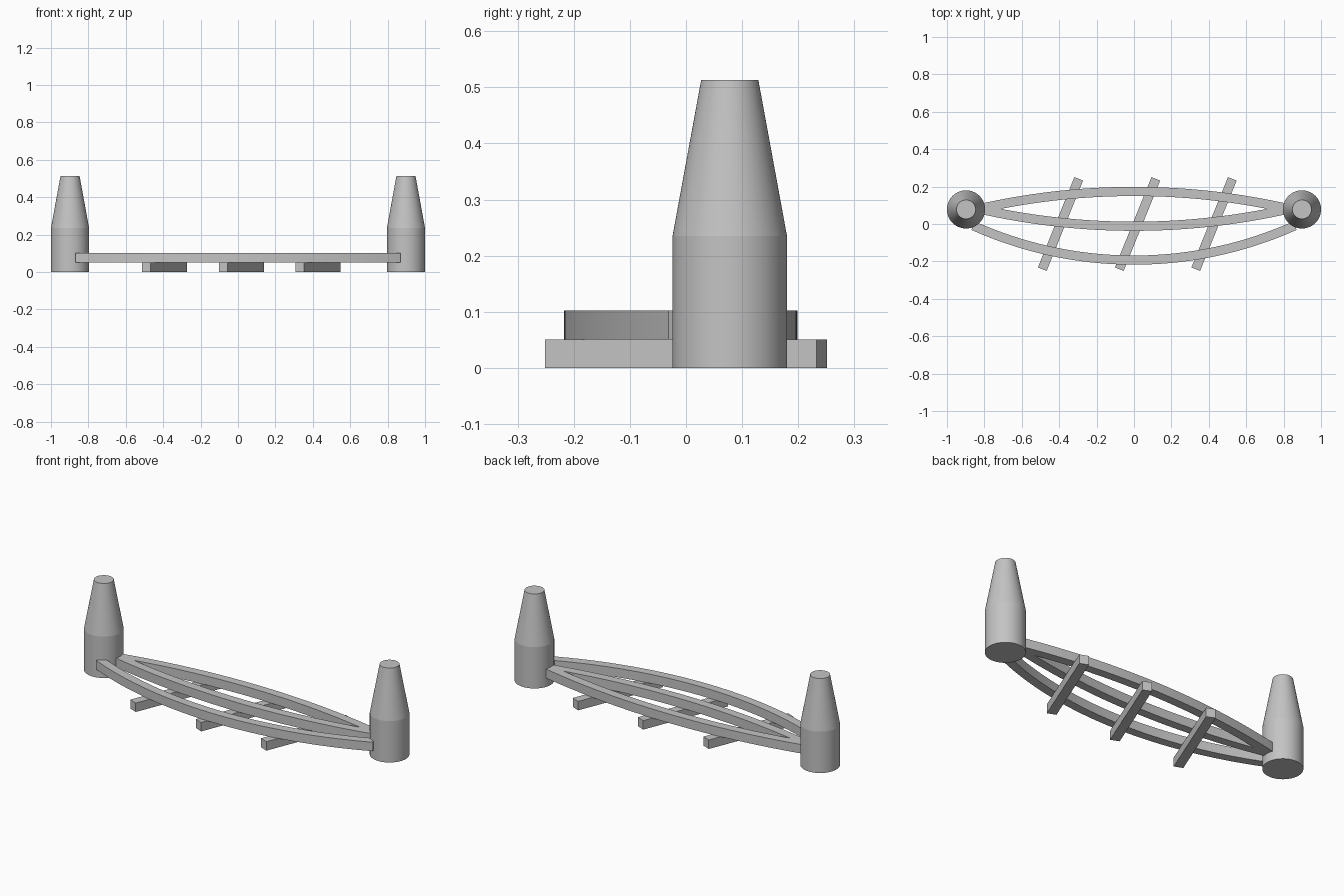
import bpy, bmesh
from math import asin, sin, cos, pi, radians
from mathutils import Matrix

cube = bpy.data.objects.get("Cube")
if cube:
    bpy.data.objects.remove(cube, do_unlink=True)

grey = bpy.data.materials.new("plain grey")
grey.use_nodes = True
grey.diffuse_color = (0.55, 0.55, 0.55, 1)
grey.node_tree.nodes["Principled BSDF"].inputs["Base Color"].default_value = grey.diffuse_color

BEAM = 0.051       # beam height
RAIL_WIDTH = 0.049


def finish(name, bm, angle):
    """Turn a bmesh into a shaded grey object."""
    bmesh.ops.recalc_face_normals(bm, faces=bm.faces)
    mesh = bpy.data.meshes.new(name)
    bm.to_mesh(mesh)
    bm.free()
    mesh.materials.append(grey)
    obj = bpy.data.objects.new(name, mesh)
    bpy.context.collection.objects.link(obj)
    bpy.ops.object.select_all(action="DESELECT")
    obj.select_set(True)
    bpy.context.view_layer.objects.active = obj
    bpy.ops.object.shade_smooth_by_angle(angle=radians(angle))
    return obj


def tower(name, x):
    """Round post with a tapered upper half."""
    profile = [(0.102, 0), (0.102, 0.235), (0.051, 0.513)]
    sides = 72
    bm = bmesh.new()
    rings = [[bm.verts.new((x + r * cos(2 * pi * i / sides),
                            0.078 + r * sin(2 * pi * i / sides), z))
              for i in range(sides)] for r, z in profile]
    for low, high in zip(rings, rings[1:]):
        for i in range(sides):
            j = (i + 1) % sides
            bm.faces.new((low[i], low[j], high[j], high[i]))
    bm.faces.new(rings[0])
    bm.faces.new(rings[-1])
    finish(name, bm, 8)


def rail(name, y_mid, radius, bow, steps=48):
    """Arched beam; bow is +1 when it bulges to the back, -1 to the front."""
    bm = bmesh.new()
    reach = asin(0.87 / (radius + RAIL_WIDTH / 2))
    rings = []
    for i in range(steps + 1):
        a = reach * (2 * i / steps - 1)
        corners = [(-1, BEAM), (1, BEAM), (1, 2 * BEAM), (-1, 2 * BEAM)]
        ring = []
        for side, z in corners:
            r = radius + side * RAIL_WIDTH / 2
            ring.append(bm.verts.new((r * sin(a), y_mid + bow * (r * cos(a) - radius), z)))
        rings.append(ring)
    for p, q in zip(rings, rings[1:]):
        for i in range(4):
            j = (i + 1) % 4
            bm.faces.new((p[i], p[j], q[j], q[i]))
    bm.faces.new(rings[0])
    bm.faces.new(rings[-1])
    finish(name, bm, 30)


def sleeper(name, x):
    """Slanted cross beam under the rails."""
    bm = bmesh.new()
    bmesh.ops.create_cube(bm, size=1, matrix=Matrix.Translation((x, 0, BEAM / 2))
                          @ Matrix.Rotation(radians(-22), 4, "Z")
                          @ Matrix.Diagonal((0.05, 0.521, BEAM, 1)))
    finish(name, bm, 30)


# End posts
tower("right_tower", -0.898)
tower("left_tower", 0.898)

# Arched rails
rail("back_rail", 0.174, 3.75, 1)
rail("middle_rail", -0.012, 3.75, -1)
rail("front_rail", -0.193, 2.1, -1)

# Cross beams
for label, x in (("right", -0.393), ("middle", 0.019), ("left", 0.428)):
    sleeper(label + "_sleeper", x)
